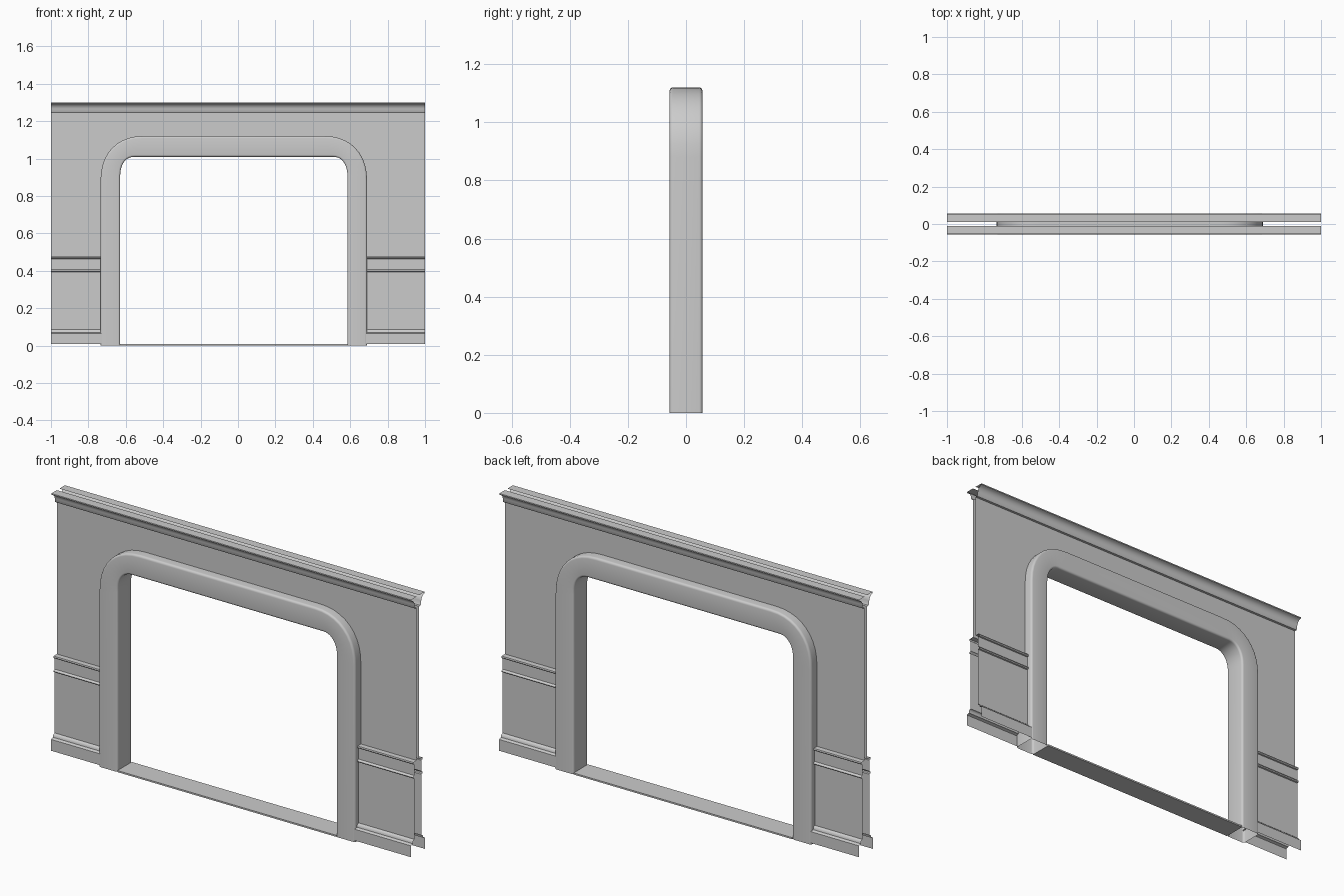
import bpy, bmesh, math

if "Cube" in bpy.data.objects:
    bpy.data.objects.remove(bpy.data.objects["Cube"])

CX = -0.0225          # centre of the doorway
D = 0.0565            # half depth of the frame
WALL = 0.01           # wall sheet offset from the centre plane


def finish(name, bm, smooth=True):
    bmesh.ops.recalc_face_normals(bm, faces=bm.faces)
    mesh = bpy.data.meshes.new(name)
    bm.to_mesh(mesh)
    bm.free()
    ob = bpy.data.objects.new(name, mesh)
    bpy.context.collection.objects.link(ob)
    if smooth:
        bpy.ops.object.select_all(action='DESELECT')
        ob.select_set(True)
        bpy.context.view_layer.objects.active = ob
        bpy.ops.object.shade_smooth_by_angle(angle=math.radians(40))
    return ob


def moulding(name, profile, x0, x1, side):
    """Open sheet: (depth, z) profile swept along x on one side of the wall."""
    bm = bmesh.new()
    a = [bm.verts.new((x0, side * d, z)) for d, z in profile]
    b = [bm.verts.new((x1, side * d, z)) for d, z in profile]
    for i in range(len(a) - 1):
        bm.faces.new((a[i], b[i], b[i + 1], a[i + 1]))
    return finish(name, bm)


def arch(half, top, rx, rz, n=10, power=0.9):
    """Door outline from left foot over the top to right foot, as (x, z)."""
    right = [(half, 0.0)]
    for i in range(n + 1):
        t = math.pi / 2 * i / n
        c, s = abs(math.cos(t)) ** power, math.sin(t) ** power
        right.append((half - rx + rx * c, top - rz + rz * s))
    return [(CX - x, z) for x, z in right] + [(CX + x, z) for x, z in reversed(right)]


# door frame: hollow rounded section swept between outer and inner outlines
outer = arch(0.7125, 1.12, 0.23, 0.24)
inner = arch(0.6075, 1.009, 0.075, 0.105)
r, ru = 0.011, 0.011 / 0.105
section = []
for cu, cy, start in ((ru, -D + r, 180), (1 - ru, -D + r, 270),
                      (1 - ru, D - r, 0), (ru, D - r, 90)):
    for k in range(5):
        a = math.radians(start + 22.5 * k)
        section.append((cu + ru * math.cos(a), cy + r * math.sin(a)))
bm = bmesh.new()
rings = []
for (ox, oz), (ix, iz) in zip(outer, inner):
    rings.append([bm.verts.new((ox + (ix - ox) * u, y, oz + (iz - oz) * u))
                  for u, y in section])
for p, q in zip(rings, rings[1:]):
    for i in range(len(section)):
        j = (i + 1) % len(section)
        bm.faces.new((p[i], p[j], q[j], q[i]))
finish("door_frame", bm)

# threshold strip across the opening
bm = bmesh.new()
bmesh.ops.create_cube(bm, size=1)
for v in bm.verts:
    v.co = (CX + v.co.x * 1.215, v.co.y * 2 * D, 0.004 + v.co.z * 0.008)
finish("threshold", bm, False)

# baseboard, lower panel and chair rail in one profile
lower = [(0.055, 0.008), (0.055, 0.065), (0.047, 0.069), (0.04, 0.07), (0.039, 0.08),
         (0.033, 0.086), (0.027, 0.087), (0.027, 0.393), (0.034, 0.395), (0.037, 0.4),
         (0.034, 0.405), (0.028, 0.408), (0.028, 0.463), (0.034, 0.465), (0.037, 0.47),
         (0.035, 0.476), (WALL, 0.477)]
# crown profile with a flat top
crown = [(WALL, 1.243), (0.021, 1.244), (0.025, 1.25), (0.026, 1.265), (0.029, 1.276),
         (0.035, 1.285), (0.043, 1.291), (0.054, 1.294), (0.054, 1.3), (WALL, 1.3)]
hole = [(x, max(z, 0.477)) for x, z in arch(0.703, 1.11, 0.22, 0.23)]

for label, side in (("front", -1), ("back", 1)):
    moulding(label + "_wainscot_left", lower, -1, CX - 0.705, side)
    moulding(label + "_wainscot_right", lower, CX + 0.705, 1, side)
    moulding(label + "_crown", crown, -1, 1, side)
    # upper wall sheet around the arch
    bm = bmesh.new()
    pts = [(-1, 0.477)] + hole + [(1, 0.477), (1, 1.243), (-1, 1.243)]
    bm.faces.new([bm.verts.new((x, side * WALL, z)) for x, z in pts])
    bm.normal_update()
    bmesh.ops.triangulate(bm, faces=bm.faces[:])
    finish(label + "_wall", bm, False)
